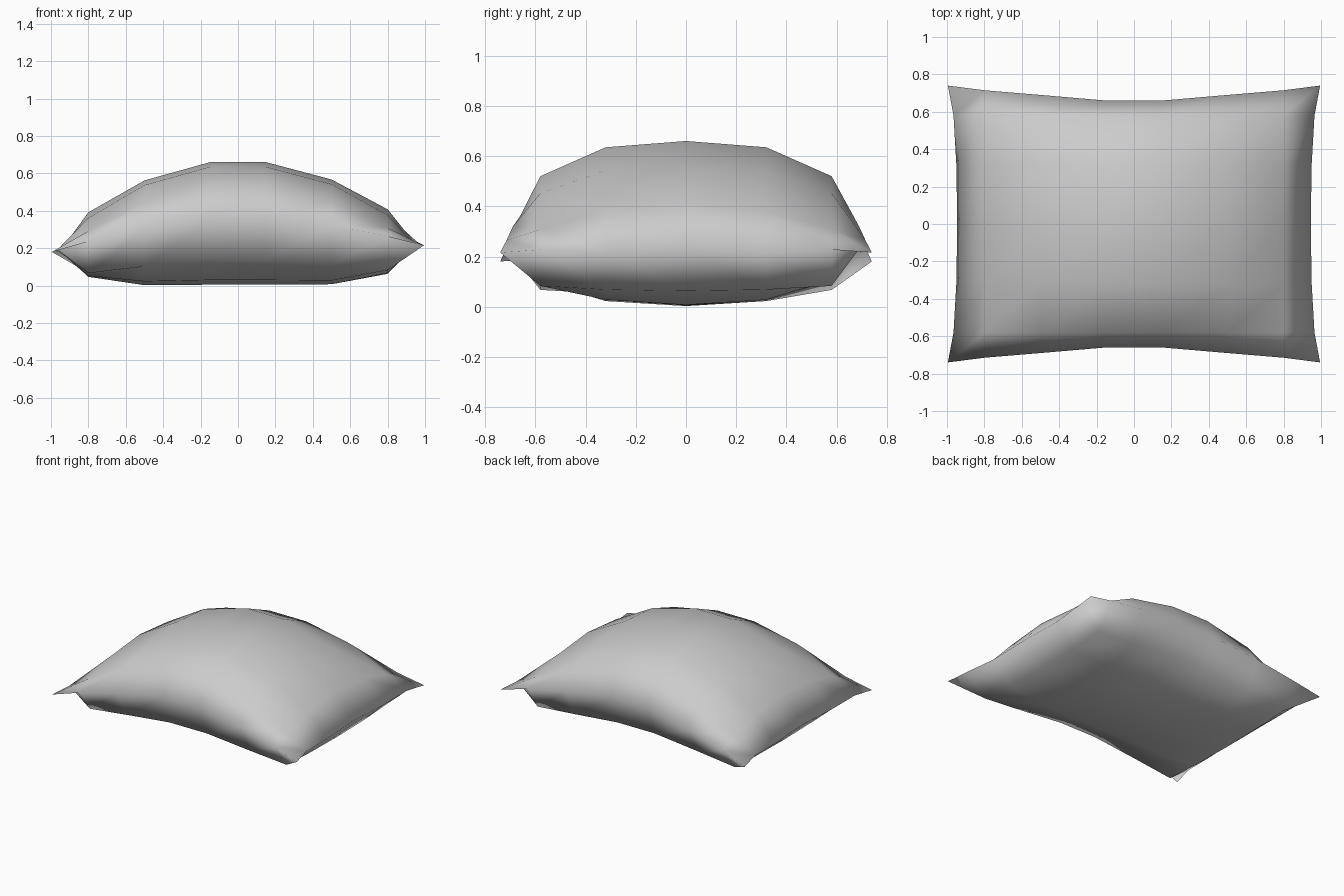
import bpy
import bmesh

cube = bpy.data.objects.get("Cube")
if cube:
    bpy.data.objects.remove(cube, do_unlink=True)

# Fabric
fabric = bpy.data.materials.new("grey fabric")
fabric.use_nodes = True
GREY = (0.6, 0.6, 0.6, 1)
fabric.diffuse_color = GREY
fabric.node_tree.nodes["Principled BSDF"].inputs["Base Color"].default_value = GREY

# Quarter cushion: columns run out from the middle, rows likewise
COLS = [0.15, 0.5, 0.8, 0.99]
ROWS = [0, 0.32, 0.58, 0.74]
TOP = [[0.66, 0.635, 0.52], [0.565, 0.54, 0.45], [0.40, 0.37, 0.30]]
BOTTOM = [[0.005, 0.03, 0.14], [0.005, 0.025, 0.105], [0.055, 0.06, 0.075]]
SEAM_ARCH = [0.36, 0.31, 0.25, 0.21]   # seam height along the long edges
SEAM_ROWS = [0.66, 0.69, 0.715, 0.74]  # long edge pinched inward
SEAM_COLS = [0.945, 0.95, 0.965, 0.995]  # short edge pinched inward


def point(i, j, heights):
    """Position of signed grid column i (no zero) and row j."""
    c, r = abs(i) - 1, abs(j)
    sx, sy = (1 if i > 0 else -1), (1 if j > 0 else -1)
    on_seam = c == 3 or r == 3
    x = sx * (SEAM_COLS[r] if c == 3 else COLS[c])
    y = sy * (SEAM_ROWS[c] if r == 3 else ROWS[r])
    if on_seam:
        z = SEAM_ARCH[c] - (0.012 if c == 3 and r % 2 else 0)
    else:
        z = heights[c][r]
    lean = 0.018 if on_seam else 0.01 * c / 2
    return x, y, z + lean * x


bm = bmesh.new()
columns = [-4, -3, -2, -1, 1, 2, 3, 4]
rows = range(-3, 4)
seam = {}


def make_side(heights, flip):
    verts = {}
    for i in columns:
        for j in rows:
            if abs(i) == 4 or abs(j) == 3:
                if (i, j) not in seam:
                    seam[i, j] = bm.verts.new(point(i, j, heights))
                verts[i, j] = seam[i, j]
            else:
                verts[i, j] = bm.verts.new(point(i, j, heights))
    for a, b in zip(columns, columns[1:]):
        for j in rows[:-1]:
            quad = [verts[a, j], verts[b, j], verts[b, j + 1], verts[a, j + 1]]
            bm.faces.new(quad[::-1] if flip else quad)


# Puffed upper panel and flatter lower panel share one seam
make_side(TOP, False)
make_side(BOTTOM, True)
bmesh.ops.recalc_face_normals(bm, faces=bm.faces)
for face in bm.faces:
    face.smooth = True

mesh = bpy.data.meshes.new("cushion")
bm.to_mesh(mesh)
bm.free()
mesh.materials.append(fabric)
cushion = bpy.data.objects.new("cushion", mesh)
bpy.context.collection.objects.link(cushion)
